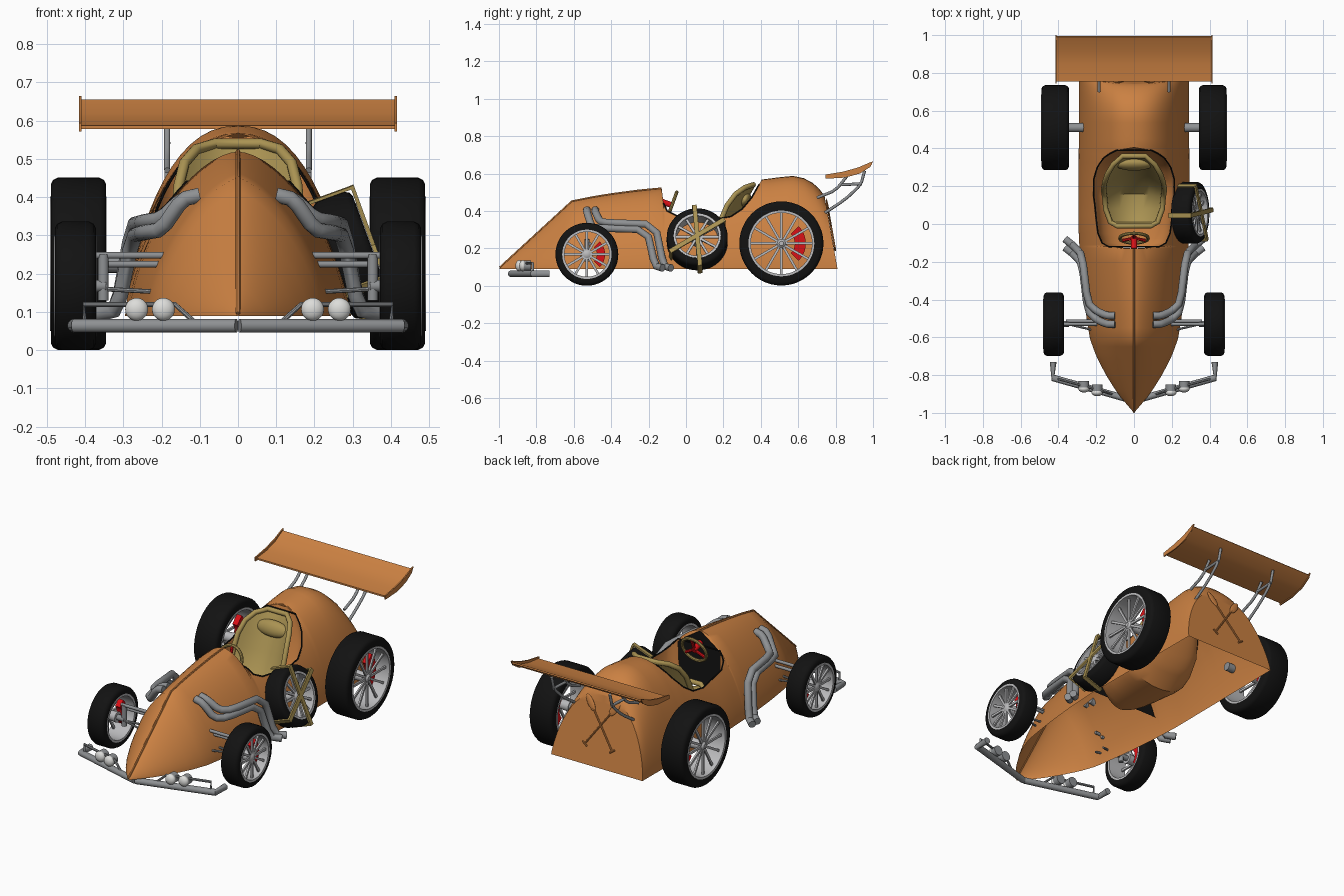
import bpy, bmesh, math
from mathutils import Matrix, Vector, Quaternion
from math import sin, cos, pi, radians

if "Cube" in bpy.data.objects:
    bpy.data.objects.remove(bpy.data.objects["Cube"])

def material(name, r, g, b):
    m = bpy.data.materials.new(name)
    m.diffuse_color = (r, g, b, 1)
    m.use_nodes = True
    m.node_tree.nodes["Principled BSDF"].inputs["Base Color"].default_value = m.diffuse_color
    return m

ORANGE = material("orange paint", .60, .22, .055)
GOLD = material("tan leather", .40, .29, .085)
BLACK = material("black rubber", .006, .006, .006)
GREY = material("grey metal", .27, .28, .29)
SILVER = material("silver rim", .50, .50, .51)
WHITE = material("lamp white", .72, .72, .70)
RED = material("red", .70, .005, .008)
I = Matrix.Identity(4)
T = Matrix.Translation

def add(name, verts, faces, mat, M=I):
    me = bpy.data.meshes.new(name)
    me.from_pydata([M @ Vector(v) for v in verts], [], faces)
    bm = bmesh.new(); bm.from_mesh(me)
    bmesh.ops.remove_doubles(bm, verts=bm.verts, dist=.0004)
    bmesh.ops.recalc_face_normals(bm, faces=bm.faces)
    bm.to_mesh(me); bm.free()
    me.materials.append(mat)
    ob = bpy.data.objects.new(name, me)
    bpy.context.collection.objects.link(ob)
    return ob

def grid(rows, wrap_u=False, wrap_v=False, caps=False, base=0):
    n, m = len(rows), len(rows[0])
    f = [[base + a * m + b, base + a * m + (b + 1) % m, base + (a + 1) % n * m + (b + 1) % m, base + (a + 1) % n * m + b]
         for a in range(n if wrap_u else n - 1) for b in range(m if wrap_v else m - 1)]
    if caps:
        f += [list(range(m)), list(range((n - 1) * m, n * m))]
    return [p for r in rows for p in r], f

def lathe(name, prof, mat, M=I, seg=36, closed=True):   # profile (x, radius) about X
    rows = [[(x, r * cos(2 * pi * i / seg), r * sin(2 * pi * i / seg)) for i in range(seg)] for x, r in prof]
    return add(name, *grid(rows, closed, True), mat, M)

def ball(name, mat, M):
    return lathe(name, [(-cos(pi * i / 10), sin(pi * i / 10)) for i in range(11)], mat, M, 20, False)

def box(name, size, mat, M=I):
    v = [(x * size[0] / 2, y * size[1] / 2, z * size[2] / 2) for x in (-1, 1) for y in (-1, 1) for z in (-1, 1)]
    return add(name, v, [(0, 1, 3, 2), (4, 5, 7, 6), (0, 1, 5, 4), (2, 3, 7, 6), (0, 2, 6, 4), (1, 3, 7, 5)], mat, M)

def tube(name, pts, r, mat, M=I, seg=12, closed=False, soft=True):
    p = [Vector(q) for q in pts]
    if soft and len(p) > 2 and not closed:       # round the corners
        q = [p[0]]
        for a, b in zip(p, p[1:]):
            q += [a.lerp(b, .2), a.lerp(b, .8)]
        p = q + [p[-1]]
    n, rows, prev = len(p), [], None
    for i in range(n):
        a = p[i - 1] if closed or i else p[0]
        b = p[(i + 1) % n] if closed or i < n - 1 else p[-1]
        t = (b - a).normalized()
        nor = t.orthogonal().normalized() if prev is None else prev[0].rotation_difference(t) @ prev[1]
        prev = (t, nor); bi = t.cross(nor)
        rows.append([p[i] + r * (cos(2 * pi * k / seg) * nor + sin(2 * pi * k / seg) * bi) for k in range(seg)])
    return add(name, *grid(rows, closed, True, not closed), mat, M)

def lerp(tab, y):
    for (a, u), (b, v) in zip(tab, tab[1:]):
        if y <= b:
            return u + (v - u) * max(0, y - a) / (b - a)
    return tab[-1][1]

# ---- body shell: lofted arch sections, open over the cockpit
WIDTH = [(-1, .0), (-.9, .085), (-.8, .148), (-.7, .2), (-.6, .236), (-.4, .265), (-.2, .285), (0, .295), (.8, .29)]
TOP = [(-1, .092), (-.61, .45), (-.5, .472), (-.4, .488), (-.25, .508), (-.12, .52), (.1, .525), (.3, .55),
       (.4, .567), (.5, .58), (.6, .587), (.68, .575), (.74, .55), (.78, .52), (.81, .48)]
EDGE = [(-.13, .52), (-.12, .44), (-.1, .40), (-.05, .375), (.15, .355), (.24, .37), (.3, .41), (.35, .47), (.39, .54), (.405, .567)]
ROUND = [(-1, .75), (-.6, .68), (-.13, .58), (.35, .46), (.8, .42)]
P = 1.5

def section(y, n=16):
    w, zt, q = lerp(WIDTH, y), lerp(TOP, y), lerp(ROUND, y)
    k = .08 * max(0, (y - .5) / .31)
    ze = min(zt, lerp(EDGE, y)) if -.13 < y < .405 else zt
    am = math.asin(min(1, ((ze - .09) / (zt - .09)) ** (P / 2)))
    out = []
    for i in range(n + 1):
        a = am * i / n
        t = sin(a) ** (2 / P)
        out.append((w * max(0, cos(a)) ** (2 * q), y - k * t * (zt - .09) / .45, .09 + (zt - .09) * t))
    return out

def mirrored(name, rows, mat):
    v, f = grid(rows)
    v2, f2 = grid([[(-x, y, z) for x, y, z in r] for r in rows], base=len(v))
    return add(name, v + v2, f + f2, mat)

nose = [-.996 + .386 * i / 10 for i in range(11)]
pit = [-.12, -.11, -.1, -.075, -.05, 0, .05, .1, .15, .2, .24, .27, .3, .325, .35, .37, .39]
ys = nose + [-.55, -.5, -.4, -.3, -.2, -.13] + pit + [.405, .45, .5, .55, .6, .64, .68, .71, .74, .76, .78, .795, .81]
rows = [section(y) for y in ys]
rows.append([(0, y, z) for x, y, z in rows[-1]])      # flat tail panel
mirrored("body_shell", rows, ORANGE)
# dashboard panel under the cowl
d = [(x * .97, y, max(.2, z - .005)) for x, y, z in section(-.131)]
mirrored("dashboard", [d, [(0, y, z) for x, y, z in d]], BLACK)
# cockpit tub
FLOOR = [(-.13, .15), (.2, .14), (.3, .24), (.36, .38), (.405, .56)]
tub = []
for y in pit + [.404]:
    xe, _, ze = section(y)[-1]
    f = min(ze, lerp(FLOOR, y))
    tub.append([(xe * cos(pi * j / 16), y, ze - (ze - f) * abs(sin(pi * j / 16)) ** .6) for j in range(17)])
add("cockpit_tub", *grid(tub), ORANGE)
edge = [section(y)[-1] for y in pit]
tube("cockpit_trim", edge + [(-x, y, z) for x, y, z in reversed(edge)], .004, BLACK, closed=True, seg=8)
# centre ridge strip
tube("nose_ridge", [(0, y, lerp(TOP, y) + .001) for y in (-.996, -.61, -.5, -.4, -.25, -.13)], .006, ORANGE, seg=6, soft=False)

# ---- seat: curved bucket with rolled rim and cushion
prof = [(-.01, .25, .09, 0, .03), (.01, .21, .125, 0, .05), (.08, .18, .15, 0, .08), (.16, .185, .155, -.02, .09),
        (.22, .25, .16, -.05, .06), (.27, .34, .16, -.08, .02), (.31, .42, .155, -.09, .01),
        (.345, .49, .14, -.08, 0), (.365, .525, .11, -.05, 0), (.375, .54, .06, -.015, 0)]
seat = [[(w * u / 6, y + cy * (u / 6) ** 2, z + cz * (u / 6) ** 2) for u in range(-6, 7)] for y, z, w, cy, cz in prof]
add("seat", *grid(seat), GOLD)
tube("seat_rim", [r[0] for r in seat] + [r[-1] for r in reversed(seat)], .014, GOLD, closed=True)
ball("seat_headrest", GOLD, T((0, .315, .46)) @ Matrix.Rotation(-.4, 4, 'X') @ Matrix.Diagonal((.1, .03, .045, 1)))

# ---- steering wheel
S = T((0, -.075, .43)) @ Matrix.Rotation(radians(-20), 4, 'X')
tube("steering_ring", [(.075 * cos(a * pi / 16), 0, .075 * sin(a * pi / 16)) for a in range(32)], .009, GOLD, S, 8, True)
for a in (90, 210, 330):
    tube("steering_spoke", [(0, 0, 0), (.07 * cos(radians(a)), 0, .07 * sin(radians(a)))], .009, RED, S, 8)
tube("steering_column", [(0, .008, 0), (0, -.06, 0)], .016, RED, S)

# ---- wheels (local +x points outward)
def wheel(name, M, R, rim, w, caliper=True):
    h, c = w / 2, .018
    lathe(name + "_tyre", [(-h, rim), (-h, R - c), (-h + .006, R - .006), (-h + c, R), (h - c, R), (h - .006, R - .006),
                           (h, R - c), (h, rim)], BLACK, M, 48)
    lathe(name + "_rim", [(-h - .001, rim - .008), (-h - .001, rim + .004), (h + .002, rim + .004), (h + .002, rim - .008)], SILVER, M, 48)
    lathe(name + "_hub", [(-h * .6, 0), (-h * .6, .03), (h * .7, .024), (h * .85, .012), (h * .85, 0)], SILVER, M, 20, False)
    for i in range(12):
        box(name + "_spoke", (.01, rim - .02, .013), SILVER,
            M @ Matrix.Rotation(2 * pi * i / 12, 4, 'X') @ T((h * .65, rim / 2 + .006, 0)))
    if caliper:                                   # red brake caliper on the rear side
        rows = []
        for i in range(9):
            a = radians(-45 + 90 * i / 8)
            rows.append([(x, r * cos(a), r * sin(a)) for x, r in
                         ((-.02, rim * .42), (.012, rim * .42), (.012, rim * .76), (-.02, rim * .76))])
        add(name + "_caliper", *grid(rows, False, True, True), RED, M)

for s, side in ((1, "right"), (-1, "left")):
    F = Matrix.Diagonal((s, 1, 1, 1))
    wheel("rear_wheel_" + side, F @ T((.417, .51, .226)), .225, .172, .145)
    wheel("front_wheel_" + side, F @ T((.425, -.53, .168)), .168, .128, .108)
    tube("rear_axle_" + side, [(.23, .51, .226), (.4, .51, .226)], .024, GREY, F, 16)
    # front suspension
    tube("front_upper_arm_" + side, [(.17, -.53, .248), (.37, -.53, .248)], .009, GREY, F)
    tube("front_axle_" + side, [(.2, -.515, .225), (.36, -.515, .225)], .009, GREY, F)
    tube("front_upright_" + side, [(.352, -.53, .13), (.352, -.53, .25)], .014, GREY, F)
    tube("front_stub_" + side, [(.345, -.53, .168), (.42, -.53, .168)], .016, GREY, F)
    for dy in (-.035, .03):
        tube("front_lower_rod_" + side, [(.2, -.53 + dy, .152), (.352, -.53, .16)], .006, GREY, F, 8)
    # twin exhaust pipes
    for i in range(2):
        dy, dz = .045 * i, .028 * i
        tube("exhaust_" + side, [(.10, -.53 + dy, .405), (.145, -.53 + dy, .395), (.2, -.505 + dy, .315 + dz),
                                 (.245, -.46 + dy, .308 + dz), (.275, -.21 + dy, .30 + dz),
                                 (.315, -.165 + dy, .105), (.365, -.125 + dy, .095)], .02, GREY, F, 14)
    # bumper, guard rail and lamps
    tube("bumper_" + side, [(.004, -.935, .064), (.428, -.815, .064), (.428, -.73, .064)], .018, GREY, F, 14, soft=False)
    tube("guard_rail_" + side, [(.40, -.82, .065), (.403, -.82, .12), (.165, -.885, .12), (.115, -.9, .075)], .007, GREY, F, 8, soft=False)
    for x in (.195, .265):
        y = -.935 + x * .283
        ball("lamp_" + side, WHITE, F @ T((x, y - .012, .107)) @ Matrix.Diagonal((.03, .02, .03, 1)))
        tube("lamp_case_" + side, [(x, y - .01, .107), (x, y + .03, .107)], .028, GREY, F, 20)
    # wing struts and end plate
    for pts in ([(.185, .72, .375), (.185, .85, .46), (.185, .935, .54), (.185, .955, .615)],
                [(.185, .70, .47), (.185, .80, .51), (.185, .86, .585)],
                [(.185, .83, .54), (.185, .94, .545)]):
        tube("wing_strut_" + side, pts, .008, GREY, F, 10)
    plate = [(.745, .572), (.85, .578), (.93, .6), (.985, .635), (1, .664), (.985, .66), (.92, .632), (.84, .61), (.745, .594)]
    add("wing_end_plate_" + side, *grid([[(x, y, z) for y, z in plate] for x in (.409, .416)], False, True, True), ORANGE, F)
    # crossed paddle on the tail panel
    Q = T((0, .775, .32)) @ Matrix.Rotation(radians(10), 4, 'X') @ Matrix.Rotation(s * .62, 4, 'Y')
    tube("paddle_shaft_" + side, [(0, 0, -.15), (0, 0, .1)], .005, ORANGE, Q, 8)
    tube("paddle_handle_" + side, [(-.018, 0, -.15), (.018, 0, -.15)], .005, ORANGE, Q, 8)
    ball("paddle_blade_" + side, ORANGE, Q @ T((0, 0, .13)) @ Matrix.Diagonal((.02, .006, .05, 1)))

# ---- rear wing
wing = [(.755, .578), (.85, .584), (.93, .606), (.995, .65), (.99, .656), (.92, .618), (.845, .597), (.755, .587)]
add("rear_wing", *grid([[(x, y, z) for y, z in wing] for x in (-.41, .41)], False, True, True), ORANGE)

# ---- spare wheel strapped to the right side
W = T((.298, .06, .248)) @ Matrix.Rotation(radians(-20), 4, 'Y')
wheel("spare_wheel", W, .163, .122, .11, False)
for a in (32, 95):
    B = W @ Matrix.Rotation(radians(a), 4, 'X')
    box("spare_strap_face", (.01, .345, .024), GOLD, B @ T((.062, 0, 0)))
    for e in (-1, 1):
        box("spare_strap_side", (.125, .008, .024), GOLD, B @ T((.002, e * .168, 0)))

# ---- smooth shading with sharp edges kept
for o in bpy.context.scene.objects:
    o.select_set(True)
    bpy.context.view_layer.objects.active = o
bpy.ops.object.shade_smooth_by_angle(angle=radians(38))
